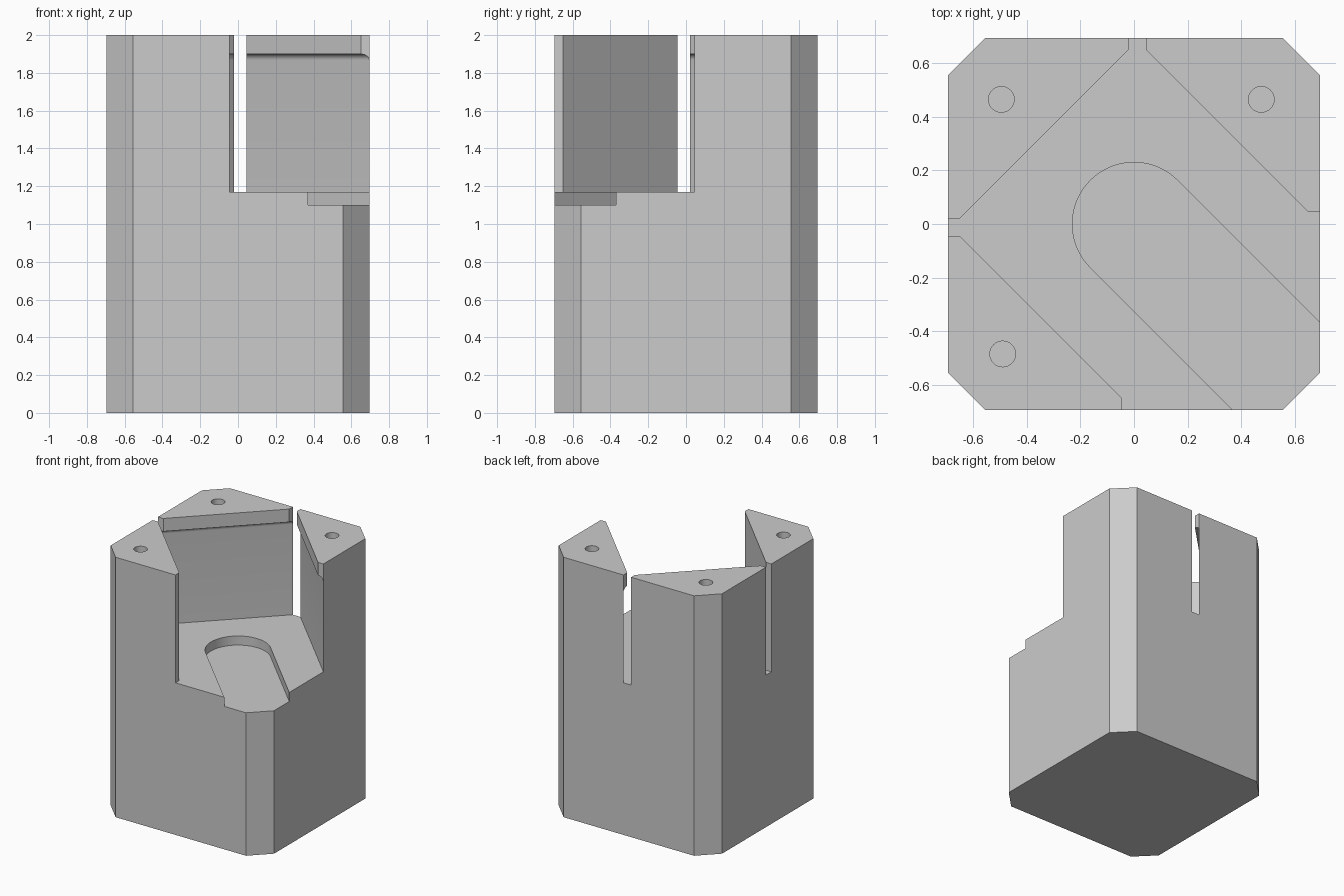
import bpy, bmesh
from math import pi, sin, cos, sqrt
from mathutils import Matrix, Vector

if "Cube" in bpy.data.objects:
    bpy.data.objects.remove(bpy.data.objects["Cube"])

HALF, CHAMFER, HEIGHT = 0.695, 0.14, 2.0
FLOOR, CHANNEL_FLOOR, LIP = 1.17, 1.10, 1.90
TOP = HEIGHT + 0.1

grey = bpy.data.materials.new("plain grey")
grey.use_nodes = True
colour = (0.6, 0.6, 0.6, 1)
grey.diffuse_color = colour
grey.node_tree.nodes["Principled BSDF"].inputs["Base Color"].default_value = colour


def prism(name, outline, low, high, matrix=Matrix()):
    """Extrude a flat outline along local z from low to high, then place it."""
    bm = bmesh.new()
    face = bm.faces.new([bm.verts.new((x, y, low)) for x, y in outline])
    grown = bmesh.ops.extrude_face_region(bm, geom=[face])["geom"]
    verts = [v for v in grown if isinstance(v, bmesh.types.BMVert)]
    bmesh.ops.translate(bm, verts=verts, vec=(0, 0, high - low))
    bm.transform(matrix)
    bmesh.ops.recalc_face_normals(bm, faces=bm.faces)
    mesh = bpy.data.meshes.new(name)
    bm.to_mesh(mesh)
    bm.free()
    mesh.materials.append(grey)
    obj = bpy.data.objects.new(name, mesh)
    bpy.context.collection.objects.link(obj)
    return obj


def arc(cx, cy, r, start, end, steps):
    angles = [start + (end - start) * i / steps for i in range(steps + 1)]
    return [(cx + r * cos(a), cy + r * sin(a)) for a in angles]


def cut(target, cutter):
    cutter.hide_render = True
    mod = target.modifiers.new("cut", "BOOLEAN")
    mod.operation, mod.solver, mod.object = "DIFFERENCE", "EXACT", cutter
    bpy.context.view_layer.objects.active = target
    bpy.ops.object.modifier_apply(modifier=mod.name)
    bpy.data.objects.remove(cutter)


# Block with chamfered corners
a, b = HALF, HALF - CHAMFER
body = prism("holder_body", [(a, -b), (a, b), (b, a), (-b, a),
                             (-a, b), (-a, -b), (-b, -a), (b, -a)], 0, HEIGHT)

# Open pocket and slots that leave three corner posts
e = 0.9
opening = [(-0.02, e), (-0.02, 0.65), (-0.65, 0.02), (-e, 0.02),
           (-e, -0.045), (-0.65, -0.045), (-0.045, -0.65), (-0.045, -e),
           (e, -e), (e, 0.045), (0.65, 0.045), (0.045, 0.65), (0.045, e)]
cut(body, prism("pocket_cutter", opening, FLOOR, TOP))

# Recess under the lip of each post, with a rounded upper corner
for sx, sy, reach, half_length in ((1, 1, 0.74, 0.462),
                                   (-1, 1, 0.715, 0.479),
                                   (-1, -1, 0.74, 0.462)):
    wall, r = reach / sqrt(2), 0.032
    profile = [(wall - 0.06, FLOOR), (wall, FLOOR)]
    profile += arc(wall - r, LIP - r, r, 0, pi / 2, 8)
    profile.append((wall - 0.06, LIP))
    out = Vector((sx, sy, 0)).normalized()
    up = Vector((0, 0, 1))
    frame = Matrix((out, up, out.cross(up))).transposed().to_4x4()
    cut(body, prism("recess_cutter", profile, -half_length, half_length, frame))

# Round-ended channel running out through the open corner
channel = arc(0, 0, 0.23, pi / 2, 3 * pi / 2, 32) + [(1.2, -0.23), (1.2, 0.23)]
cut(body, prism("channel_cutter", channel, CHANNEL_FLOOR, FLOOR + 0.1,
                Matrix.Rotation(-pi / 4, 4, "Z")))

# Screw hole in the top of each post
for x, y in ((-0.495, 0.465), (0.475, 0.465), (-0.49, -0.485)):
    cut(body, prism("hole_cutter", arc(x, y, 0.048, 0, 2 * pi, 32)[:-1],
                    HEIGHT - 0.3, TOP))

# Smooth curved walls, keep edges sharp
bpy.ops.object.select_all(action="DESELECT")
body.select_set(True)
bpy.context.view_layer.objects.active = body
bpy.ops.object.shade_smooth_by_angle(angle=pi / 6)
